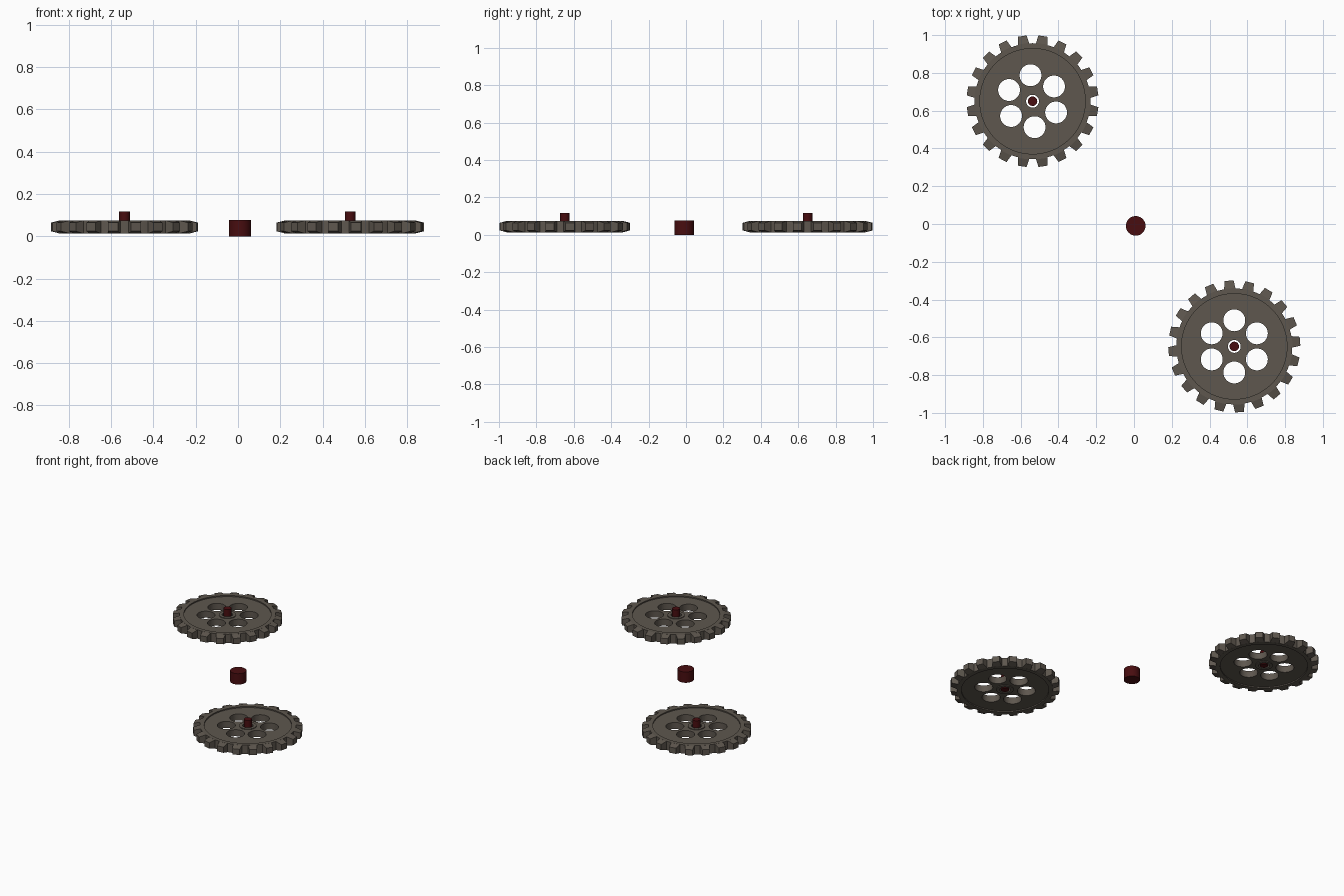
import bpy, bmesh, math
from mathutils import Matrix, Vector

if "Cube" in bpy.data.objects:
    bpy.data.objects.remove(bpy.data.objects["Cube"])


def material(name, rgb):
    m = bpy.data.materials.new(name)
    m.diffuse_color = (*rgb, 1)
    m.use_nodes = True
    m.node_tree.nodes["Principled BSDF"].inputs["Base Color"].default_value = m.diffuse_color
    return m


STEEL = material("brown_grey_metal", (0.112, 0.095, 0.077))
RED = material("dark_red", (0.065, 0.004, 0.005))


def make_object(name, bm, mat, loc=(0, 0, 0), angle=0):
    bmesh.ops.recalc_face_normals(bm, faces=bm.faces)
    me = bpy.data.meshes.new(name)
    bm.to_mesh(me)
    bm.free()
    me.materials.append(mat)
    ob = bpy.data.objects.new(name, me)
    bpy.context.collection.objects.link(ob)
    ob.location = loc
    ob.rotation_euler.z = angle
    return ob


def smooth(ob):
    bpy.ops.object.select_all(action='DESELECT')
    ob.select_set(True)
    bpy.context.view_layer.objects.active = ob
    bpy.ops.object.shade_smooth_by_angle(angle=math.radians(30))


def add_cylinder(bm, x, y, z0, z1, r, segs=32):
    bmesh.ops.create_cone(bm, cap_ends=True, segments=segs, radius1=r, radius2=r,
                          depth=z1 - z0, matrix=Matrix.Translation((x, y, (z0 + z1) / 2)))


def cylinder(name, x, y, z0, z1, r):
    bm = bmesh.new()
    add_cylinder(bm, 0, 0, z0, z1, r)
    smooth(make_object(name, bm, RED, (x, y, 0)))


def gear(name, x, y, angle):
    # wheel: lathed cross-section with recessed web, raised rim and hub
    lo, hi, step = 0.013, 0.075, 0.008
    top = [(0.034, hi - 0.003), (0.055, hi - 0.003), (0.055, hi - step),
           (0.279, hi - step), (0.279, hi), (0.307, hi)]
    profile = top + [(r, lo + hi - z) for r, z in reversed(top)]
    n = 80
    bm = bmesh.new()
    rings = []
    for i in range(n):
        a = 2 * math.pi * i / n
        rings.append([bm.verts.new((r * math.cos(a), r * math.sin(a), z)) for r, z in profile])
    for i in range(n):
        p, q = rings[i], rings[(i + 1) % n]
        for j in range(len(profile)):
            k = (j + 1) % len(profile)
            bm.faces.new((p[j], q[j], q[k], p[k]))
    wheel = make_object(name + "_wheel", bm, STEEL, (x, y, 0), angle)

    # six lightening holes
    bm = bmesh.new()
    for i in range(6):
        a = math.radians(30 + 60 * i)
        add_cylinder(bm, 0.138 * math.cos(a), 0.138 * math.sin(a), -0.1, 0.2, 0.058)
    cutter = make_object(name + "_hole_cutter", bm, STEEL, (x, y, 0), angle)
    cutter.hide_render = True
    bpy.context.view_layer.update()
    mod = wheel.modifiers.new("holes", 'BOOLEAN')
    mod.operation = 'DIFFERENCE'
    mod.solver = 'EXACT'
    mod.object = cutter
    bpy.context.view_layer.objects.active = wheel
    bpy.ops.object.modifier_apply(modifier=mod.name)
    bpy.data.objects.remove(cutter)
    smooth(wheel)

    # twenty tapered teeth, thinner towards the tip
    bm = bmesh.new()
    for i in range(20):
        rot = Matrix.Rotation(math.radians(4.5 + 18 * i), 3, 'Z')
        sections = []
        for r, w, inset in ((0.295, 0.031, 0.0005), (0.308, 0.030, 0.0005), (0.349, 0.0235, 0.011)):
            corners = ((-w, lo + inset), (w, lo + inset), (w, hi - inset), (-w, hi - inset))
            sections.append([bm.verts.new(rot @ Vector((r, t, z))) for t, z in corners])
        for s, e in zip(sections, sections[1:]):
            for j in range(4):
                k = (j + 1) % 4
                bm.faces.new((s[j], s[k], e[k], e[j]))
        bm.faces.new(sections[0])
        bm.faces.new(sections[-1])
    make_object(name + "_teeth", bm, STEEL, (x, y, 0), angle)

    # axle pin standing in the bore
    cylinder(name + "_pin", x, y, 0.015, 0.117, 0.025)


gear("back_gear", -0.537, 0.65, math.radians(4.5))
gear("front_gear", 0.531, -0.648, 0)
cylinder("centre_peg", 0.009, -0.010, 0.0, 0.076, 0.052)
